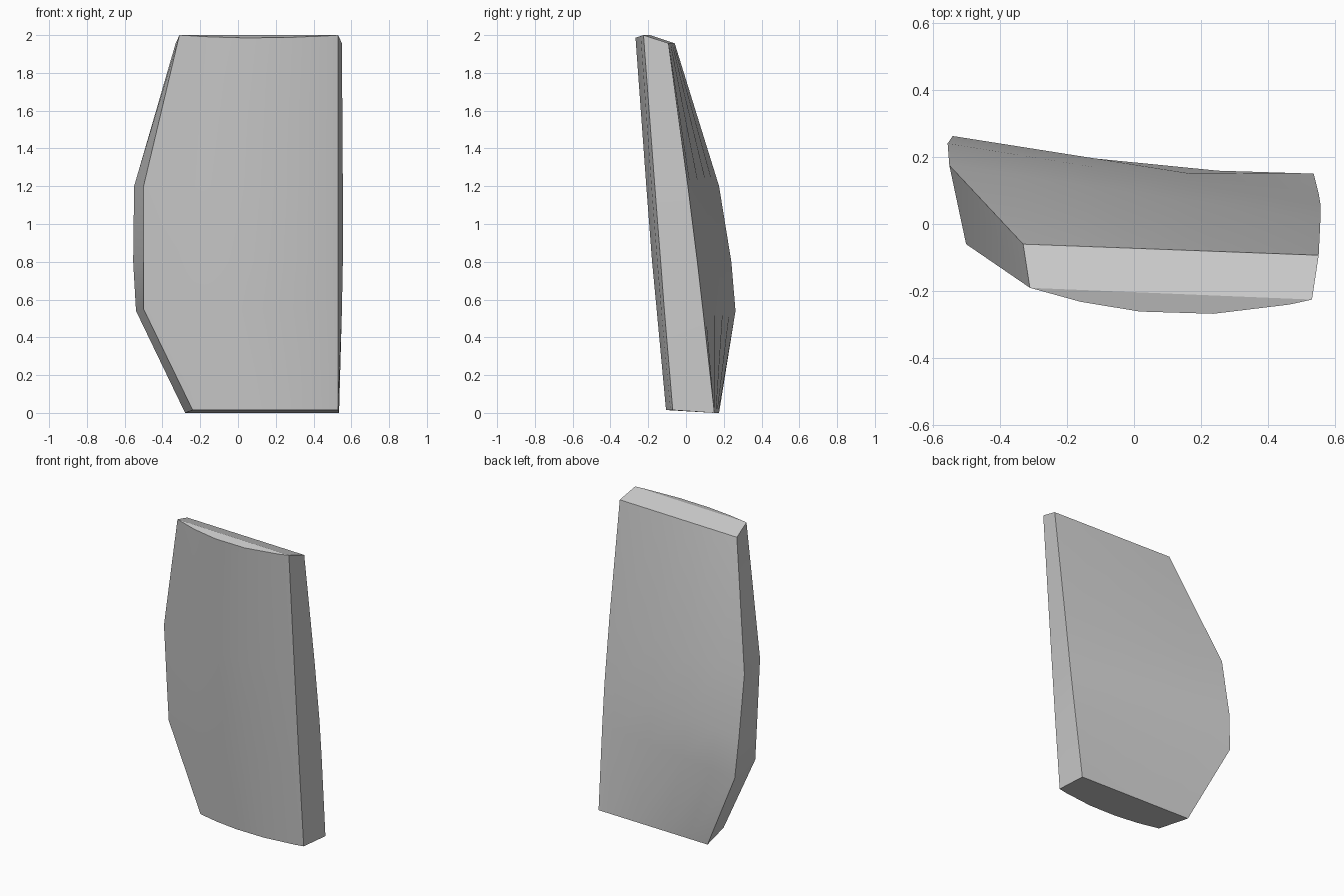
import bpy
import bmesh

cube = bpy.data.objects.get("Cube")
if cube:
    bpy.data.objects.remove(cube, do_unlink=True)


def lerp(a, b, t):
    return a + (b - a) * t


# Columns across the slab, from the clipped edge to the straight edge
COLUMNS = (0, 0.18, 0.39, 0.65, 0.92, 1)

# Front rows, bottom to top: z, clipped edge x and y, straight edge y, bulge
FRONT = [
    (0.015, -0.24, -0.05, -0.07, 0.047),
    (0.55, -0.50, -0.01, -0.115, 0.085),
    (0.80, -0.50, -0.03, -0.134, 0.09),
    (1.20, -0.50, -0.06, -0.165, 0.09),
    (2.00, -0.31, -0.19, -0.225, 0.06),
]

# Back rows: z, clipped edge x and y, straight edge x and y
BACK = [
    (0.0, -0.28, 0.175, 0.535, 0.15),
    (0.54, -0.54, 0.262, 0.55, 0.09),
    (0.80, -0.555, 0.24, 0.555, 0.06),
    (1.20, -0.55, 0.175, 0.555, 0.01),
    (1.957, -0.33, -0.06, 0.55, -0.093),
]

bm = bmesh.new()


def front_row(z, x, y, y_end, bulge):
    """Row of points bowed outward, with a slight dip along the top."""
    dip = 0.015 if z == 2 else 0
    row = []
    for t in COLUMNS:
        bow = 4 * t * (1 - t)
        row.append(bm.verts.new((lerp(x, 0.53, t),
                                 lerp(y, y_end, t) - bulge * bow,
                                 z - dip * bow)))
    return row


def back_row(z, x, y, x_end, y_end):
    """Straight row of points."""
    return [bm.verts.new((lerp(x, x_end, t), lerp(y, y_end, t), z))
            for t in COLUMNS]


# Closed rings: front left to right, then back right to left
rings = [front_row(*f) + back_row(*b)[::-1] for f, b in zip(FRONT, BACK)]
size = len(rings[0])
for low, high in zip(rings, rings[1:]):
    for i in range(size):
        j = (i + 1) % size
        bm.faces.new((low[i], low[j], high[j], high[i]))

# Bottom cap in strips
n = len(COLUMNS)
for i in range(n - 1):
    ring = rings[0]
    bm.faces.new((ring[i], ring[-1 - i], ring[-2 - i], ring[i + 1]))

# Top cap: sloped panel behind, dipped sliver in front
top = rings[-1]
bm.faces.new([top[0], top[n - 1]] + top[n:])
bm.faces.new(top[:n])

bmesh.ops.recalc_face_normals(bm, faces=bm.faces[:])
mesh = bpy.data.meshes.new("curved_panel")
bm.to_mesh(mesh)
bm.free()

# Plain grey finish
grey = bpy.data.materials.new("light_grey")
grey.use_nodes = True
colour = (0.6, 0.6, 0.6, 1)
grey.diffuse_color = colour
grey.node_tree.nodes["Principled BSDF"].inputs["Base Color"].default_value = colour
mesh.materials.append(grey)

panel = bpy.data.objects.new("curved_panel", mesh)
bpy.context.collection.objects.link(panel)
bpy.ops.object.select_all(action="DESELECT")
panel.select_set(True)
bpy.context.view_layer.objects.active = panel
bpy.ops.object.shade_smooth_by_angle(angle=0.52)
